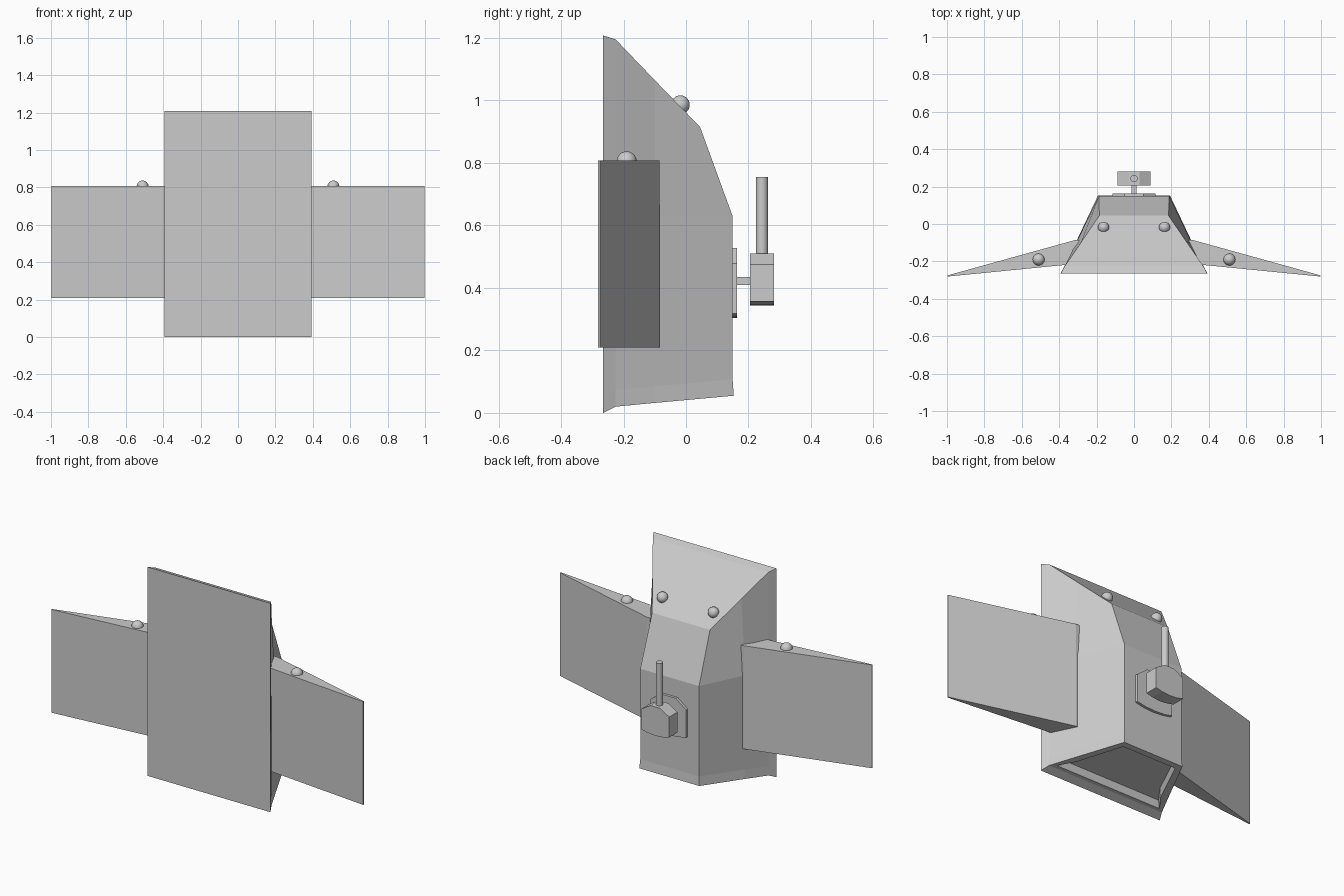
import bpy, bmesh

if "Cube" in bpy.data.objects:
    bpy.data.objects.remove(bpy.data.objects["Cube"])


def finish(name, bm):
    bmesh.ops.recalc_face_normals(bm, faces=bm.faces)
    me = bpy.data.meshes.new(name)
    bm.to_mesh(me)
    bm.free()
    ob = bpy.data.objects.new(name, me)
    bpy.context.collection.objects.link(ob)
    return ob


def prism(name, pts, to_a, to_b):
    """Extrude a 2D profile between two placement functions."""
    bm = bmesh.new()
    a = [bm.verts.new(to_a(*p)) for p in pts]
    b = [bm.verts.new(to_b(*p)) for p in pts]
    bm.faces.new(a)
    bm.faces.new(b)
    n = len(pts)
    for i in range(n):
        j = (i + 1) % n
        bm.faces.new((a[i], a[j], b[j], b[i]))
    return finish(name, bm)


def ball(name, x, y, z, r):
    bpy.ops.mesh.primitive_uv_sphere_add(segments=24, ring_count=12, radius=r, location=(x, y, z))
    bpy.context.object.name = name
    bpy.ops.object.shade_smooth()


# hull: stacked rings, each given as half columns (front, middle, back)
levels = [
    [(.372, -.225, .02), (.312, -.10, .032), (.192, .153, .055)],
    [(.37, -.225, .073), (.309, -.10, .085), (.188, .149, .108)],
    [(.37, -.225, .63), (.309, -.10, .63), (.188, .149, .63)],
    [(.37, -.225, 1.195), (.284, -.10, 1.065), (.185, .045, .915)],
]
bm = bmesh.new()
rings = []
for lv in levels:
    loop = lv + [(-x, y, z) for x, y, z in reversed(lv)]
    rings.append([bm.verts.new(p) for p in loop])
for lo, hi in zip(rings, rings[1:]):
    for i in range(5):
        bm.faces.new((lo[i], lo[i + 1], hi[i + 1], hi[i]))
# front plate with a narrow slanted rim
front = [bm.verts.new(p) for p in
         ((.393, -.265, 0), (.393, -.265, 1.208), (-.393, -.265, 1.208), (-.393, -.265, 0))]
bm.faces.new(front)
columns = ([r[0] for r in rings], [r[5] for r in rings])
bm.faces.new([front[0], front[1]] + columns[0][::-1])
bm.faces.new([front[3], front[2]] + columns[1][::-1])
bm.faces.new((front[1], front[2], columns[1][-1], columns[0][-1]))
bm.faces.new((front[0], front[3], columns[1][0], columns[0][0]))
bm.faces.new(rings[-1])
base = bm.faces.new(rings[0])
bmesh.ops.recalc_face_normals(bm, faces=bm.faces)
# recessed underside
bmesh.ops.inset_region(bm, faces=[base], thickness=.04, depth=0)
bmesh.ops.inset_region(bm, faces=[base], thickness=.002, depth=-.05)
finish("hull", bm)

# wings and lamps, mirrored left and right
for s, side in ((1, "right"), (-1, "left")):
    wing = [(.30, -.215), (.37, -.219), (.998, -.281), (.998, -.275), (.312, -.085), (.29, -.085)]
    prism(side + "_wing", wing,
          lambda x, y: (s * x, y, .21), lambda x, y: (s * x, y, .807))
    ball(side + "_wing_lamp", s * .51, -.19, .805, .032)
    ball(side + "_hull_lamp", s * .163, -.018, .986, .03)


# rear mount plate and block share one shouldered outline
def outline(w, flat, top, shoulder, low, bottom):
    half = [(flat, top), (w, shoulder), (w, low), (w * .55, bottom + (low - bottom) * .3)]
    return half + [(0, bottom)] + [(-x, z) for x, z in reversed(half)]


prism("mount_plate", outline(.115, .05, .528, .478, .318, .304),
      lambda x, z: (x, .14, z), lambda x, z: (x, .164, z))
prism("mount_block", outline(.089, .03, .51, .475, .357, .343),
      lambda x, z: (x, .205, z), lambda x, z: (x, .281, z))
bpy.ops.mesh.primitive_cube_add(size=1, location=(0, .185, .422))
stem = bpy.context.object
stem.name = "mount_stem"
stem.scale = (.025, .05, .025)

# upright rod on the block
bpy.ops.mesh.primitive_cylinder_add(vertices=24, radius=.019, depth=.26, location=(0, .243, .625))
bpy.context.object.name = "upright_rod"
bpy.ops.object.shade_smooth_by_angle()
